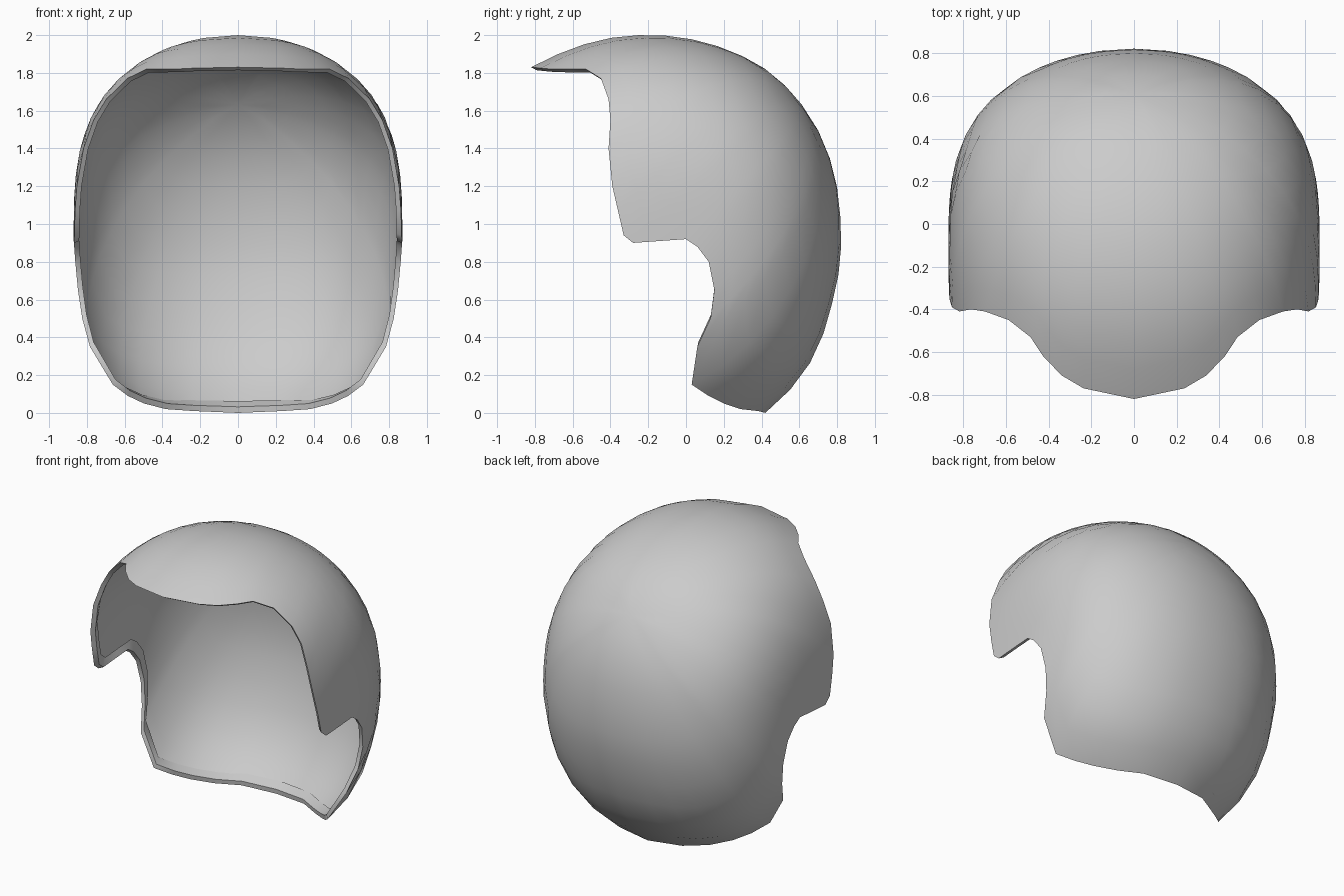
import bpy, bmesh, math
from mathutils import Vector

cube = bpy.data.objects.get("Cube")
if cube:
    bpy.data.objects.remove(cube, do_unlink=True)

CENTRE = Vector((0, -0.1, 0.95))
HALF_WIDTH = 0.87
STEPS = 11

# Midline outline (y, z), from the nape over the back and crown to the brow
midline = [(.42, 0), (.5, .07), (.63, .22), (.72, .4), (.78, .62), (.82, .95), (.81, 1.1),
           (.77, 1.32), (.65, 1.58), (.45, 1.8), (.2, 1.93), (-.01, 1.985), (-.2, 2),
           (-.4, 1.985), (-.6, 1.93), (-.72, 1.88), (-.82, 1.83)]

# Opening outline (y, z) on one side, from the brow point to the nape
opening = [(-.82, 1.83), (-.77, 1.825), (-.71, 1.82), (-.62, 1.82), (-.53, 1.82), (-.45, 1.77),
           (-.41, 1.66), (-.4, 1.55), (-.41, 1.4), (-.39, 1.2), (-.36, 1.07), (-.33, .94),
           (-.28, .9), (-.14, .91), (0, .92), (.06, .88), (.12, .8), (.15, .65), (.13, .5),
           (.06, .35), (.03, .15), (.12, .09), (.2, .05), (.29, .02), (.38, .01), (.42, 0)]

polar = []
for y, z in midline:
    dy, dz = y - CENTRE.y, z - CENTRE.z
    polar.append((math.atan2(dz, dy), math.hypot(dy, dz)))


def midline_radius(angle):
    """Distance from the centre to the midline outline at an angle."""
    if angle < -math.pi * 0.75:
        angle += 2 * math.pi
    if angle <= polar[0][0]:
        return polar[0][1]
    for (a, ra), (b, rb) in zip(polar, polar[1:]):
        if angle <= b:
            return ra + (rb - ra) * (angle - a) / (b - a)
    return polar[-1][1]


def fullness(d):
    """Below 1 inside the rounded shell, above 1 outside it."""
    r = midline_radius(math.atan2(d.z, d.y))
    return (d.x / HALF_WIDTH) ** 2 + (math.hypot(d.y, d.z) / r) ** 3


def on_shell(direction):
    """Offset from the centre to the shell along a direction."""
    low, high = 0.3, 2.0
    for _ in range(40):
        mid = (low + high) / 2
        if fullness(direction * mid) < 1:
            low = mid
        else:
            high = mid
    return direction * low


def rim_offset(y, z):
    """Offset of the opening point lying on the shell at (y, z)."""
    d = Vector((0, y - CENTRE.y, z - CENTRE.z))
    d.x = HALF_WIDTH * math.sqrt(max(0, 1 - fullness(d)))
    return d


def slerp(a, b, t):
    angle = a.angle(b)
    return (a * math.sin((1 - t) * angle) + b * math.sin(t * angle)) / math.sin(angle)


half = [rim_offset(y, z) for y, z in opening]
half[0].x = half[-1].x = 0
mirrored = [Vector((-p.x, p.y, p.z)) for p in reversed(half[1:-1])]
rim = half + mirrored
pole = Vector((0, 0.72, 0.69)).normalized()

# Shell: strips fanning out from the back of the crown to the opening
bm = bmesh.new()
tip = bm.verts.new(CENTRE + on_shell(pole))
columns = []
for p in rim:
    d = p.normalized()
    points = [on_shell(slerp(pole, d, i / STEPS)) for i in range(1, STEPS)] + [p]
    # Thin rolled lip behind the edge
    back = 1 - 0.08 / (pole.angle(d) * p.length)
    points.append(on_shell(slerp(pole, d, 1 - (1 - back) * 0.15)) - d * 0.028)
    points.append(on_shell(slerp(pole, d, back)) - d * 0.012)
    columns.append([bm.verts.new(CENTRE + q) for q in points])

for a, b in zip(columns, columns[1:] + columns[:1]):
    bm.faces.new((tip, a[0], b[0]))
    for i in range(len(a) - 1):
        bm.faces.new((a[i], a[i + 1], b[i + 1], b[i]))
bmesh.ops.recalc_face_normals(bm, faces=bm.faces)
top_face = max(bm.faces, key=lambda f: f.calc_center_median().z)
if top_face.normal.z < 0:
    bmesh.ops.reverse_faces(bm, faces=bm.faces)

mesh = bpy.data.meshes.new("helmet_shell")
bm.to_mesh(mesh)
bm.free()
shell = bpy.data.objects.new("helmet_shell", mesh)
bpy.context.collection.objects.link(shell)

# Plain grey finish
grey = bpy.data.materials.new("plain_grey")
grey.use_nodes = True
colour = (0.6, 0.6, 0.6, 1)
grey.diffuse_color = colour
grey.node_tree.nodes["Principled BSDF"].inputs["Base Color"].default_value = colour
mesh.materials.append(grey)

bpy.ops.object.select_all(action="DESELECT")
shell.select_set(True)
bpy.context.view_layer.objects.active = shell
bpy.ops.object.shade_smooth_by_angle(angle=math.radians(50))
